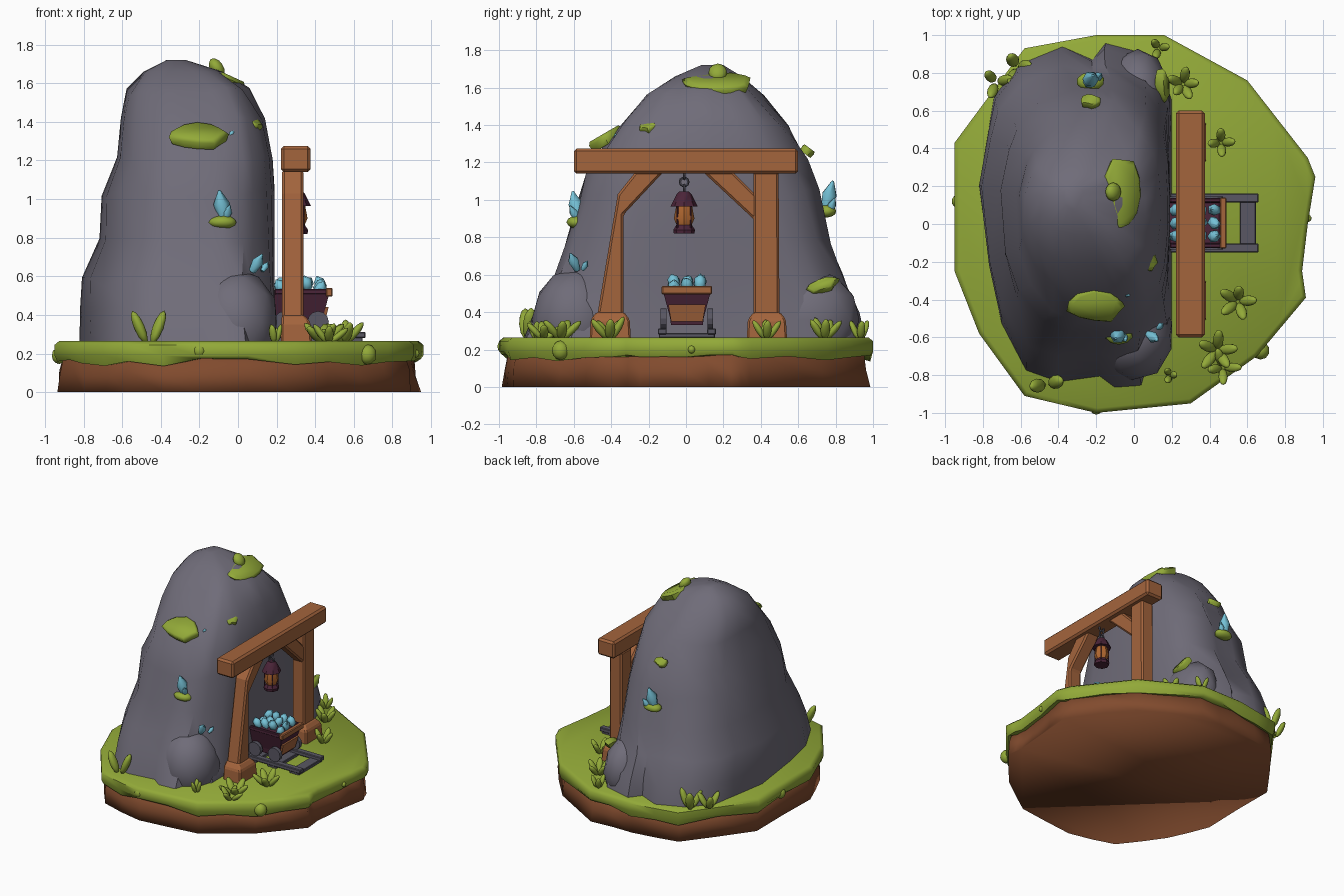
import bpy, bmesh, random
from math import sin, cos, pi, tau, atan2
from mathutils import Vector, Matrix

random.seed(4)
if "Cube" in bpy.data.objects:
    bpy.data.objects.remove(bpy.data.objects["Cube"])


def material(name, *rgb):
    m = bpy.data.materials.new(name)
    m.use_nodes = True
    m.diffuse_color = (*rgb, 1)
    bsdf = m.node_tree.nodes["Principled BSDF"]
    bsdf.inputs["Base Color"].default_value = (*rgb, 1)
    bsdf.inputs["Roughness"].default_value = 0.8
    return m


ROCK = material("grey rock", .16, .15, .19)
GRASS = material("grass green", .29, .4, .04)
DIRT = material("brown dirt", .22, .07, .027)
WOOD = material("orange wood", .37, .128, .046)
PLUM = material("plum metal", .07, .018, .04)
IRON = material("grey iron", .1, .095, .125)
CRYSTAL = material("blue crystal", .18, .54, .68)
GLASS = material("amber glass", .45, .14, .03)


def finish(name, bm, mat, angle=None, bevel=0):
    bmesh.ops.recalc_face_normals(bm, faces=bm.faces)
    mesh = bpy.data.meshes.new(name)
    bm.to_mesh(mesh)
    bm.free()
    mesh.materials.append(mat)
    ob = bpy.data.objects.new(name, mesh)
    bpy.context.collection.objects.link(ob)
    if bevel:
        mod = ob.modifiers.new("Bevel", 'BEVEL')
        mod.width, mod.segments = bevel, 1
    if angle:
        bpy.ops.object.select_all(action='DESELECT')
        ob.select_set(True)
        bpy.context.view_layer.objects.active = ob
        bpy.ops.object.shade_smooth_by_angle(angle=angle)
    return ob


def loft(rings, bm=None):
    bm = bm or bmesh.new()
    loops = [[bm.verts.new(p) for p in ring] for ring in rings]
    n = len(loops[0])
    for a, b in zip(loops, loops[1:]):
        for i in range(n):
            j = (i + 1) % n
            bm.faces.new((a[i], a[j], b[j], b[i]))
    bm.faces.new(loops[0][::-1])
    bm.faces.new(loops[-1])
    return bm


def rect(x0, x1, y0, y1, z):
    return [(x0, y0, z), (x1, y0, z), (x1, y1, z), (x0, y1, z)]


def box(name, x0, x1, y0, y1, z0, z1, mat, bevel=0):
    return finish(name, loft([rect(x0, x1, y0, y1, z0), rect(x0, x1, y0, y1, z1)]), mat, bevel=bevel)


def lathe(name, x, y, profile, mat, sides=8):
    rings = [[(x + r * cos(tau * i / sides), y + r * sin(tau * i / sides), z)
              for i in range(sides)] for r, z in profile]
    return finish(name, loft(rings), mat, .6)


def blob(bm, loc, size, rot=None, level=1, rough=0):
    m = Matrix.Translation(loc) @ (rot or Matrix()) @ Matrix.Diagonal((*size, 1))
    verts = bmesh.ops.create_icosphere(bm, subdivisions=level, radius=1)["verts"]
    for v in verts:
        v.co = m @ (v.co * (1 + random.uniform(-rough, rough)))


# Island: dirt block under an overhanging turf slab
shore = [(-.2, 1), (.16, 1), (.6, .76), (.92, .35), (.96, .25), (.92, 0), (.89, -.25), (.91, -.39),
         (.65, -.7), (.3, -.95), (-.2, -1), (-.58, -.91), (-.82, -.58), (-.95, -.25), (-.95, .43), (-.58, .93)]
edge = []
for p, q in zip(shore, shore[1:] + shore[:1]):
    edge += [p, tuple((a + b) / 2 for a, b in zip(p, q))]


def land(scale, z, wobble=0, jitter=0):
    return [(x * (scale + random.uniform(-jitter, jitter)), y * (scale + random.uniform(-jitter, jitter)),
             z + random.uniform(-wobble, wobble)) for x, y in edge]


finish("dirt_base", loft([land(.98, 0, 0, .01), land(.965, .1, .02, .012), land(.95, .19)]), DIRT, pi)
finish("grass_slab", loft([land(.94, .165, .01), land(.985, .155, .02), land(1, .19),
                           land(1, .245), land(.975, .265)]), GRASS, .9)

# Mountain: rough footprint blending into a dome, flatter on the gate side
foot = [(-.82, .2), (-.77, .5), (-.74, .68), (-.6, .85), (-.38, .94), (-.22, .87), (-.15, .96), (.08, .9),
        (.16, .78), (.2, .66), (.2, .4), (.2, .15), (.2, -.1), (.2, -.4), (.2, -.62), (.08, -.72), (.04, -.86),
        (-.1, -.87), (-.18, -.81), (-.4, -.84), (-.57, -.78), (-.7, -.53), (-.76, -.25)]
levels = [(.25, -.82, .2, -.87, .96), (.42, -.82, .19, -.8, .93), (.58, -.81, .19, -.72, .85),
          (.78, -.72, .19, -.65, .78), (1.03, -.71, .19, -.58, .72), (1.2, -.63, .18, -.53, .66),
          (1.4, -.61, .14, -.37, .55), (1.55, -.58, .06, -.22, .42), (1.66, -.49, -.08, -.06, .3),
          (1.72, -.37, -.27, .08, .2)]
rings = []
for k, (z, x0, x1, y0, y1) in enumerate(levels):
    t = min(1, k / 5)
    ring = []
    for x, y in foot:
        u, v = (x + .31) / .51, (y - .045) / .915
        a = atan2(v, u)
        e = 2.8 if u > 0 else 2.15
        r = (abs(cos(a)) ** e + abs(sin(a)) ** e) ** (-1 / e)
        u, v = u + (r * cos(a) - u) * t, v + (r * sin(a) - v) * t
        dz = random.uniform(-.03, .03) if 0 < k < 8 else 0
        ring.append(((x0 + x1) / 2 + u * (x1 - x0) / 2, (y0 + y1) / 2 + v * (y1 - y0) / 2, z + dz))
    rings.append(ring)
finish("mountain", loft(rings), ROCK, .75)

# Low shoulders that swell out of the mountain's foot
shoulders = bmesh.new()
blob(shoulders, (-.01, -.59, .36), (.22, .24, .28), None, 2, .03)
blob(shoulders, (.02, .67, .36), (.18, .26, .27), None, 2, .03)
finish("rock_shoulders", shoulders, ROCK, .9)

# Moss pads, each laid out on its own slope
moss = bmesh.new()


def moss_pad(loc, normal, length, width, thick=.02, spin=0, sides=11):
    rot = Vector(normal).to_track_quat('Z', 'Y').to_matrix().to_4x4()
    m = Matrix.Translation(loc) @ rot @ Matrix.Rotation(spin, 4, 'Z')
    radii = [random.uniform(.75, 1.12) for _ in range(sides)]
    loft([[m @ Vector((length * r * s * cos(tau * i / sides), width * r * s * sin(tau * i / sides), h))
           for i, r in enumerate(radii)]
          for h, s in ((-thick, .9), (thick * .4, 1), (thick, .85))], moss)


moss_pad((-.06, .17, 1.615), (.42, 0, .92), .2, .115, .03)
moss_pad((-.19, -.43, 1.325), (0, -.5, .86), .16, .1, .03)
moss_pad((.08, -.2, 1.39), (.5, -.3, .8), .05, .05)
moss_pad((-.23, .65, 1.26), (0, .6, .8), .05, .045)
moss_pad((.15, .73, .54), (.9, -.1, .45), .095, .035, .025, .4)
blob(moss, (-.08, -.585, .88), (.075, .055, .035), None, 2, .06)
blob(moss, (-.23, .755, .94), (.075, .05, .035), None, 2, .06)
blob(moss, (-.11, .17, 1.68), (.035, .05, .055), Matrix.Rotation(-.6, 4, 'Y'), 2)
finish("moss_patches", moss, GRASS, 1.1)

# Turf lumps hanging over the rim
lumps = bmesh.new()
for x, y, z, r in ((-.2, -.975, .215, .034), (.67, -.67, .195, .048), (-.925, .12, .19, .04), (.92, .03, .2, .02)):
    blob(lumps, (x, y, z), (r, r, r * 1.1), None, 2)
finish("rim_lumps", lumps, GRASS, .8)

# Leafy plants around the rock
leaves = bmesh.new()
for x, y, count, size, lean in ((-.46, -.85, 2, .092, .35), (.44, -.67, 5, .07, .9), (.47, -.76, 4, .06, .9),
                                (.55, -.41, 5, .07, .7), (.46, .43, 4, .06, .5), (.26, .74, 5, .065, .6),
                                (.13, .93, 3, .055, .4), (.19, -.8, 3, .05, .3), (-.62, .83, 3, .085, .5),
                                (-.73, .75, 3, .07, .5)):
    for i in range(count):
        turn = Matrix.Rotation(tau * i / count + random.uniform(0, .3), 4, 'Z')
        tilt = Matrix.Rotation(lean * random.uniform(.7, 1.2), 4, 'Y')
        rot = turn @ tilt
        root = Vector((x, y, .26)) + turn @ Vector((size * .2, 0, 0))
        blob(leaves, root + rot @ Vector((0, 0, size * .9)), (size * .3, size * .4, size), rot, 2)
finish("leafy_plants", leaves, GRASS, 1.2)


# Timber gate: an upright with a brace, and a limb that leans and bends under the beam
def plank(name, outline, x0, x1):
    finish(name, loft([[(x, y, z) for y, z in outline] for x in (x0, x1)]), WOOD, bevel=.012)


plank("left_post", [(.36, .35), (.5, .35), (.495, 1.15), (.36, 1.15)], .228, .338)
plank("left_brace", [(.38, .88), (.38, 1.02), (.25, 1.15), (.09, 1.15)], .235, .33)
plank("right_post", [(-.48, .35), (-.335, .35), (-.335, .92), (-.12, 1.15), (-.27, 1.15), (-.365, 1.03)], .228, .338)
for name, y0, y1 in (("left_foot", .365, .5), ("right_foot", -.475, -.335)):
    finish(name, loft([rect(.228 - g * .1, .338 + g, y0 - g * .9, y1 + g * .9, z)
                       for z, g in ((.25, .045), (.36, .038), (.4, .004))]), WOOD, bevel=.01)
box("cross_beam", .222, .375, -.6, .6, 1.14, 1.275, WOOD, .015)

# Hanging lantern
LX, LY = .305, -.01
lathe("lantern_roof", LX, LY, [(.072, .965), (.065, .98), (.04, 1.03), (.025, 1.045)], PLUM)
lathe("lantern_glass", LX, LY, [(.038, .86), (.055, .9), (.042, .97)], GLASS)
lathe("lantern_base", LX, LY, [(.055, .82), (.058, .84), (.042, .865)], PLUM)
for i in range(4):
    a = tau * i / 4 + pi / 4
    x, y = LX + .05 * cos(a), LY + .05 * sin(a)
    lathe("lantern_bar", x, y, [(.005, .85), (.005, .975)], PLUM, 5)
for i in range(3):
    bpy.ops.mesh.primitive_torus_add(major_radius=.022, minor_radius=.007, major_segments=10, minor_segments=5,
                                     location=(LX, LY, 1.06 + i * .036), rotation=(pi / 2, 0, (i % 2) * pi / 2))
    bpy.context.object.name = "chain_link"
    bpy.context.object.data.materials.append(IRON)

# Rails and sleepers
CY = .005
for s in (-1, 1):
    y = CY + s * .132
    box("rail", .15, .66, y - .024, y + .024, .28, .312, IRON, .005)
for x in (.22, .4, .6):
    box("sleeper", x - .04, x + .045, CY - .15, CY + .15, .262, .288, IRON, .004)


# Mine cart with timber rim and end panel
def cart_ring(z, g):
    return rect(.19, .43 + g, CY - .085 - g, CY + .085 + g, z)


finish("cart_body", loft([cart_ring(.33, 0), cart_ring(.37, .005), cart_ring(.52, .045),
                          cart_ring(.52, .03), cart_ring(.49, .02)]), PLUM)
panel = [(-.085, .35, .425), (.085, .35, .425), (.1, .44, .447), (-.1, .44, .447)]
finish("cart_end_panel", loft([[(x + dx, CY + y, z) for y, z, x in panel] for dx in (0, .022)]), WOOD)
box("cart_end_rim", .455, .49, CY - .135, CY + .135, .495, .54, WOOD, .006)
for s in (-1, 1):
    y = CY + s * .12
    box("cart_side_rim", .19, .46, y - .012, y + .012, .505, .535, PLUM, .005)
    for x in (.24, .415):
        bpy.ops.mesh.primitive_cylinder_add(vertices=12, radius=.055, depth=.03, location=(x, CY + s * .125, .365),
                                            rotation=(pi / 2, 0, 0))
        bpy.context.object.name = "cart_wheel"
        bpy.context.object.data.materials.append(IRON)

# Crystals in the cart and growing on the rock
gems = bmesh.new()
for i in range(4):
    for j in range(3):
        rot = Matrix.Rotation(random.uniform(-.6, .6), 4, 'X') @ Matrix.Rotation(random.uniform(-.6, .6), 4, 'Y')
        blob(gems, (.22 + i * .068, CY - .07 + j * .07, .545 + random.uniform(-.015, .02)), (.033, .035, .047), rot)
finish("cart_crystals", gems, CRYSTAL, .8)

shards = bmesh.new()
for x, y, z, h, r, ax, ay in ((-.085, -.59, .97, .078, .042, .2, -.15), (-.055, -.6, .93, .045, .024, .5, .3),
                              (-.23, .765, 1.02, .085, .044, -.25, .15), (-.19, .78, .97, .045, .024, -.4, .4),
                              (.1, -.6, .67, .055, .03, .4, .5), (.14, -.54, .65, .03, .018, -.5, .5),
                              (-.035, -.37, 1.335, .024, .018, .5, .5)):
    m = Matrix.Translation((x, y, z)) @ Matrix.Rotation(ax, 4, 'X') @ Matrix.Rotation(ay, 4, 'Y')
    loft([[m @ Vector((r * s * cos(tau * i / 6), r * s * sin(tau * i / 6), h * t)) for i in range(6)]
          for s, t in ((.6, -1), (1, .1), (.15, 1))], shards)
finish("rock_crystals", shards, CRYSTAL, 1.1)
